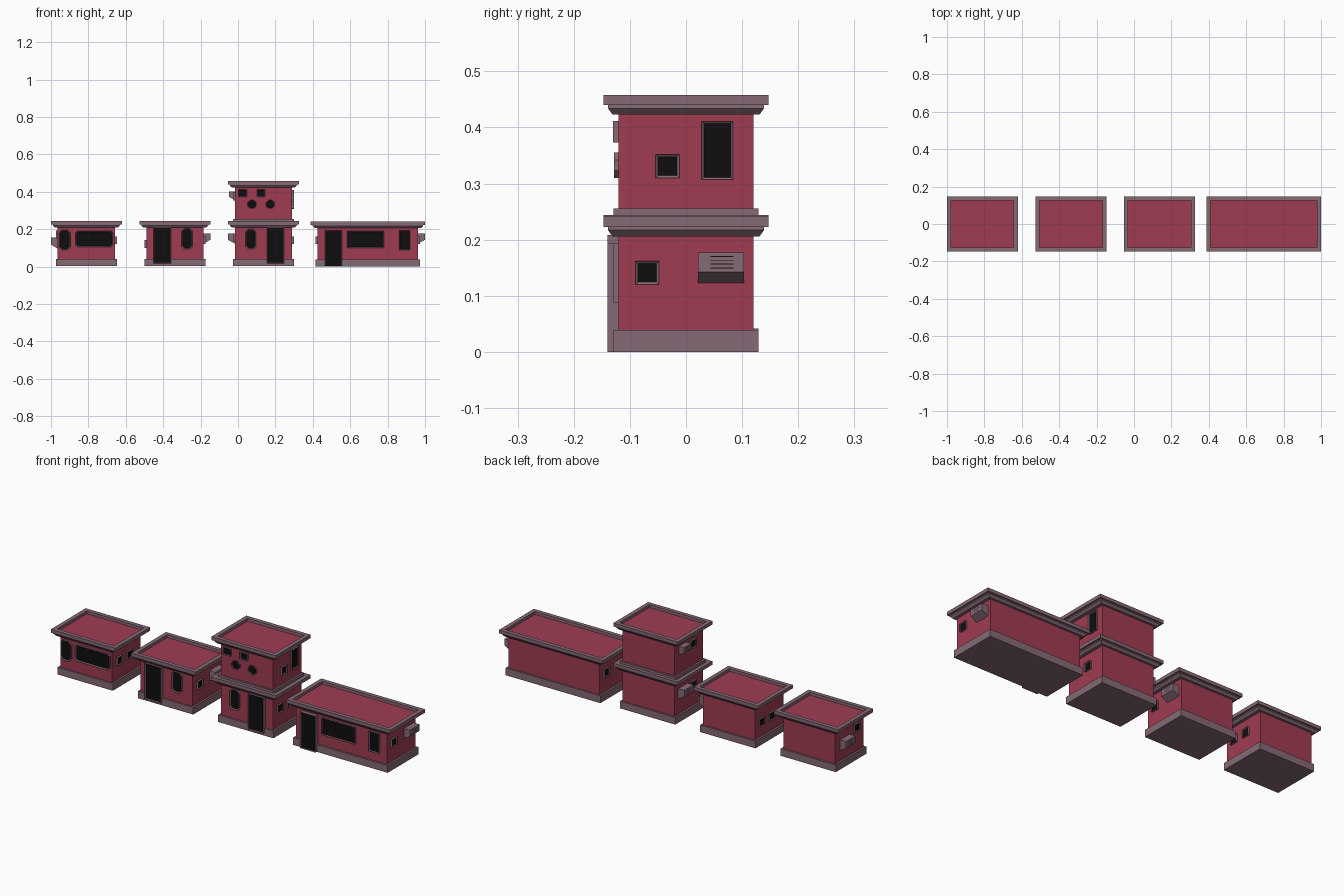
import bpy, bmesh
from mathutils import Vector

if "Cube" in bpy.data.objects:
    bpy.data.objects.remove(bpy.data.objects["Cube"])


def mat(name, col):
    m = bpy.data.materials.new(name)
    m.diffuse_color = (*col, 1)
    m.use_nodes = True
    m.node_tree.nodes["Principled BSDF"].inputs["Base Color"].default_value = m.diffuse_color
    return m


TRIM = mat("mauve_trim", (0.235, 0.142, 0.178))
RED = mat("brick_red", (0.35, 0.045, 0.085))
BLACK = mat("dark_glass", (0.005, 0.0045, 0.0045))
HY = 0.12          # half depth of every building


def finish(name, bm, normals=True):
    if normals:
        bmesh.ops.recalc_face_normals(bm, faces=bm.faces)
    me = bpy.data.meshes.new(name)
    bm.to_mesh(me)
    bm.free()
    for m in (TRIM, RED, BLACK):
        me.materials.append(m)
    ob = bpy.data.objects.new(name, me)
    bpy.context.collection.objects.link(ob)
    return ob


def loft(name, cx, rings, side=0, cap=0):
    """Stack of rectangles (half x, half y, z) joined into one closed solid."""
    bm = bmesh.new()
    loops = [[bm.verts.new((cx + sx * hx, sy * hy, z))
              for sx, sy in ((-1, -1), (1, -1), (1, 1), (-1, 1))] for hx, hy, z in rings]
    for a, b in zip(loops, loops[1:]):
        for i in range(4):
            j = (i + 1) % 4
            bm.faces.new((a[i], a[j], b[j], b[i])).material_index = side
    bm.faces.new(loops[0][::-1]).material_index = side
    bm.faces.new(loops[-1]).material_index = cap
    return finish(name, bm)


def cornice(name, cx, hx, z):
    """Sloped moulding, fascia and sunken red roof; z is the underside."""
    prof = [(0.011, 0.0), (0.019, 0.011), (0.019, 0.017), (0.027, 0.017), (0.027, 0.035)]
    rings = [(hx + 1.37 * o, HY + o, z + h) for o, h in prof]
    ox, oy = rings[-1][:2]
    rings += [(ox - 0.022, oy - 0.022, z + 0.035), (ox - 0.022, oy - 0.022, z + 0.02)]
    loft(name, cx, rings, 0, 1)


def storey(name, cx, hx, z0, zbase, ztop):
    """Plinth, red walls and cornice of one floor."""
    loft(name + "_plinth", cx, [(hx + .01, HY + .009, z0), (hx + .01, HY + .009, zbase)])
    loft(name + "_walls", cx, [(hx, HY, z0 + .005), (hx, HY, ztop + .005)], 1, 1)
    cornice(name + "_cornice", cx, hx, ztop)


def place(face, cx, hx):
    """Wall frame: (u, z, outward) -> world. face is F, L or R."""
    if face == "F":
        return lambda u, z, d: Vector((u, -HY - d, z))
    s = 1 if face == "R" else -1
    return lambda u, z, d: Vector((cx + s * (hx + d), u, z))


def opening(name, P, u0, u1, z0, z1, chamfer=0.0, depth=0.01, rim=0.006):
    """Framed opening: a prism on the wall whose front is inset and dark."""
    c = chamfer
    if c:
        pts = [(u0 + c, z0), (u1 - c, z0), (u1, z0 + c), (u1, z1 - c),
               (u1 - c, z1), (u0 + c, z1), (u0, z1 - c), (u0, z0 + c)]
    else:
        pts = [(u0, z0), (u1, z0), (u1, z1), (u0, z1)]
    bm = bmesh.new()
    back = [bm.verts.new(P(u, z, -0.002)) for u, z in pts]
    front = [bm.verts.new(P(u, z, depth)) for u, z in pts]
    n = len(pts)
    for i in range(n):
        j = (i + 1) % n
        bm.faces.new((back[i], back[j], front[j], front[i]))
    bm.faces.new(back[::-1])
    pane = bm.faces.new(front)
    bmesh.ops.recalc_face_normals(bm, faces=bm.faces)
    bmesh.ops.inset_region(bm, faces=[pane], thickness=rim, depth=-0.004)
    pane.material_index = 2
    finish(name, bm, False)


def cooler(name, P, u0, u1, z0, z1, out=0.036):
    """Wall unit with a sloping underside and thin vent slats."""
    zm = z0 + (z1 - z0) * 0.38
    prof = [(-0.002, z0), (out, zm), (out, z1), (-0.002, z1)]
    bm = bmesh.new()
    a, b = ([bm.verts.new(P(u, z, d)) for d, z in prof] for u in (u0, u1))
    for i in range(4):
        j = (i + 1) % 4
        bm.faces.new((a[i], a[j], b[j], b[i]))
    bm.faces.new(a)
    bm.faces.new(b)
    w = u1 - u0
    for k in range(4):                       # slats
        z = zm + (z1 - zm) * (0.2 + 0.2 * k)
        q = [bm.verts.new(P(u, zz, out + 0.0006)) for u, zz in
             ((u0 + w * .28, z - .0008), (u1 - w * .22, z - .0008),
              (u1 - w * .22, z + .0008), (u0 + w * .28, z + .0008))]
        bm.faces.new(q).material_index = 2
    finish(name, bm)


def square(name, P, u, z, r=0.021):
    opening(name, P, u - r, u + r, z - r, z + r)


# centre x, half width of the four buildings
A, B, C, D = (-0.811, 0.153), (-0.337, 0.153), (0.136, 0.153), (0.694, 0.269)

# shells
storey("shop", *A, 0.004, 0.042, 0.209)
storey("cottage", *B, 0.004, 0.042, 0.209)
storey("tower_lower", *C, 0.004, 0.042, 0.209)
storey("tower_upper", *C, 0.226, 0.256, 0.423)
storey("long_house", *D, 0.0, 0.039, 0.206)

# front openings
F = place("F", 0, 0)
opening("shop_narrow_window", F, -0.957, -0.895, 0.09, 0.195, 0.014)
opening("shop_wide_window", F, -0.87, -0.668, 0.105, 0.19, 0.01)
opening("cottage_door", F, -0.452, -0.358, 0.018, 0.208, 0, 0.02)
opening("cottage_window", F, -0.302, -0.242, 0.094, 0.203, 0.014)
opening("tower_window", F, 0.04, 0.097, 0.094, 0.2, 0.014)
opening("tower_door", F, 0.156, 0.246, 0.018, 0.208, 0, 0.02)
opening("long_house_door", F, 0.465, 0.555, 0.0, 0.193, 0, 0.02)
opening("long_house_wide_window", F, 0.583, 0.78, 0.1, 0.19)
opening("long_house_narrow_window", F, 0.862, 0.92, 0.088, 0.193)
for i, x in enumerate((0.025, 0.123)):
    opening(f"tower_vent_{i}", F, x - .022, x + .022, 0.373, 0.412, 0, 0.01, 0.005)
    opening(f"tower_porthole_{i}", F, x + .027, x + .073, 0.31, 0.355, 0.013, 0.008, 0.003)

# side openings and wall units
AL, AR = place("L", *A), place("R", *A)
BL, BR = place("L", *B), place("R", *B)
CL, CR = place("L", *C), place("R", *C)
DL, DR = place("L", *D), place("R", *D)
cooler("shop_cooler", AL, 0.0, 0.08, 0.095, 0.155)
square("shop_left_window", AL, -0.055, 0.172)
for i, y in enumerate((-0.065, 0.02)):
    square(f"shop_right_window_{i}", AR, y, 0.141)
    square(f"tower_right_window_{i}", CR, y, 0.141)
for i, y in enumerate((0.07, -0.015)):
    square(f"cottage_left_window_{i}", BL, y, 0.122)
square("cottage_right_window", BR, -0.065, 0.141)
cooler("cottage_cooler", BR, 0.021, 0.103, 0.122, 0.178)
cooler("tower_lower_cooler", CL, 0.01, 0.09, 0.122, 0.178)
square("tower_lower_left_window", CL, -0.03, 0.155)
cooler("tower_upper_cooler", CL, 0.025, 0.085, 0.355, 0.402, 0.03)
square("tower_upper_left_window", CL, -0.03, 0.375)
square("tower_upper_right_window", CR, -0.033, 0.331)
opening("tower_upper_tall_window", CR, 0.028, 0.084, 0.307, 0.411)
square("long_house_left_window", DL, 0.07, 0.141)
square("long_house_right_window", DR, -0.069, 0.141)
cooler("long_house_cooler", DR, 0.021, 0.103, 0.122, 0.177)
